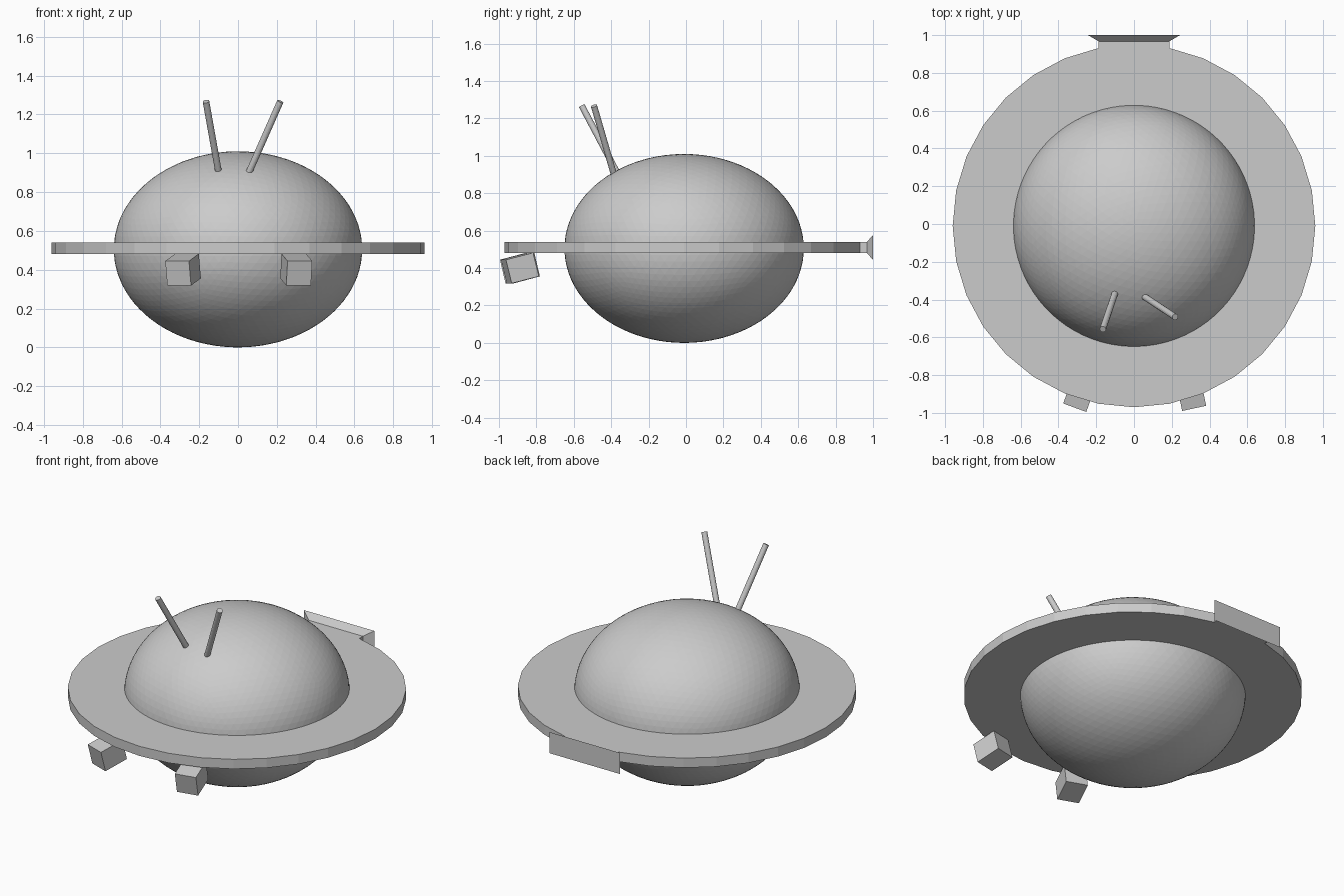
import bpy, bmesh, math
from mathutils import Vector

if "Cube" in bpy.data.objects:
    bpy.data.objects.remove(bpy.data.objects["Cube"])

CY = -0.01            # the saucer sits slightly forward of the tail plate
Z0, Z1 = 0.48, 0.54   # underside and top of the ring


def finish(name, bm):
    bmesh.ops.recalc_face_normals(bm, faces=bm.faces)
    mesh = bpy.data.meshes.new(name)
    bm.to_mesh(mesh)
    bm.free()
    obj = bpy.data.objects.new(name, mesh)
    bpy.context.collection.objects.link(obj)
    return obj


def rod(name, start, end, radius):
    start, end = Vector(start), Vector(end)
    axis = end - start
    bm = bmesh.new()
    bmesh.ops.create_cone(bm, cap_ends=True, segments=16, radius1=radius,
                          radius2=radius, depth=axis.length)
    obj = finish(name, bm)
    obj.location = (start + end) / 2
    obj.rotation_euler = axis.to_track_quat('Z', 'Y').to_euler()


def block(name, location, size, pitch, yaw):
    bm = bmesh.new()
    bmesh.ops.create_cube(bm, size=1)
    bmesh.ops.scale(bm, vec=size, verts=bm.verts)
    obj = finish(name, bm)
    obj.location = location
    obj.rotation_euler = (math.radians(pitch), 0, math.radians(yaw))


# Squashed ball body
bm = bmesh.new()
bmesh.ops.create_icosphere(bm, subdivisions=5, radius=1)
bmesh.ops.scale(bm, vec=(0.64, 0.64, 0.505), verts=bm.verts)
bmesh.ops.translate(bm, vec=(0, CY, 0.505), verts=bm.verts)
finish("body", bm)

# Flat 32-sided ring disc, with its two rear faces pulled out as a tail
bm = bmesh.new()
bmesh.ops.create_cone(bm, cap_ends=True, segments=32, radius1=0.96,
                      radius2=0.96, depth=Z1 - Z0)
bmesh.ops.translate(bm, vec=(0, CY, (Z0 + Z1) / 2), verts=bm.verts)
bm.normal_update()
rear = [f for f in bm.faces
        if abs(f.normal.z) < 0.5 and f.calc_center_median().y > 0.93]


def extrude_rear(faces, y, flare_x=1.0, flare_z=1.0):
    geom = bmesh.ops.extrude_face_region(bm, geom=faces)["geom"]
    bmesh.ops.delete(bm, geom=faces, context='FACES_ONLY')
    for v in (g for g in geom if isinstance(g, bmesh.types.BMVert)):
        mid = (Z0 + Z1) / 2
        v.co = (v.co.x * flare_x, y, mid + (v.co.z - mid) * flare_z)
    return [g for g in geom if isinstance(g, bmesh.types.BMFace)]


rear = extrude_rear(rear, 0.967)
extrude_rear(rear, 1.0, 1.3, 2.2)
finish("ring_with_tail", bm)

# Antennae, rooted just inside the body
rod("left_antenna", (-0.095, -0.35, 0.875), (-0.165, -0.557, 1.267), 0.017)
rod("right_antenna", (0.045, -0.378, 0.875), (0.218, -0.492, 1.267), 0.017)

# Front lamps under the ring, tipped down and turned outward
block("left_lamp", (-0.283, -0.888, 0.40), (0.13, 0.153, 0.13), 14, -20)
block("right_lamp", (0.300, -0.888, 0.40), (0.13, 0.153, 0.13), 14, 12)
